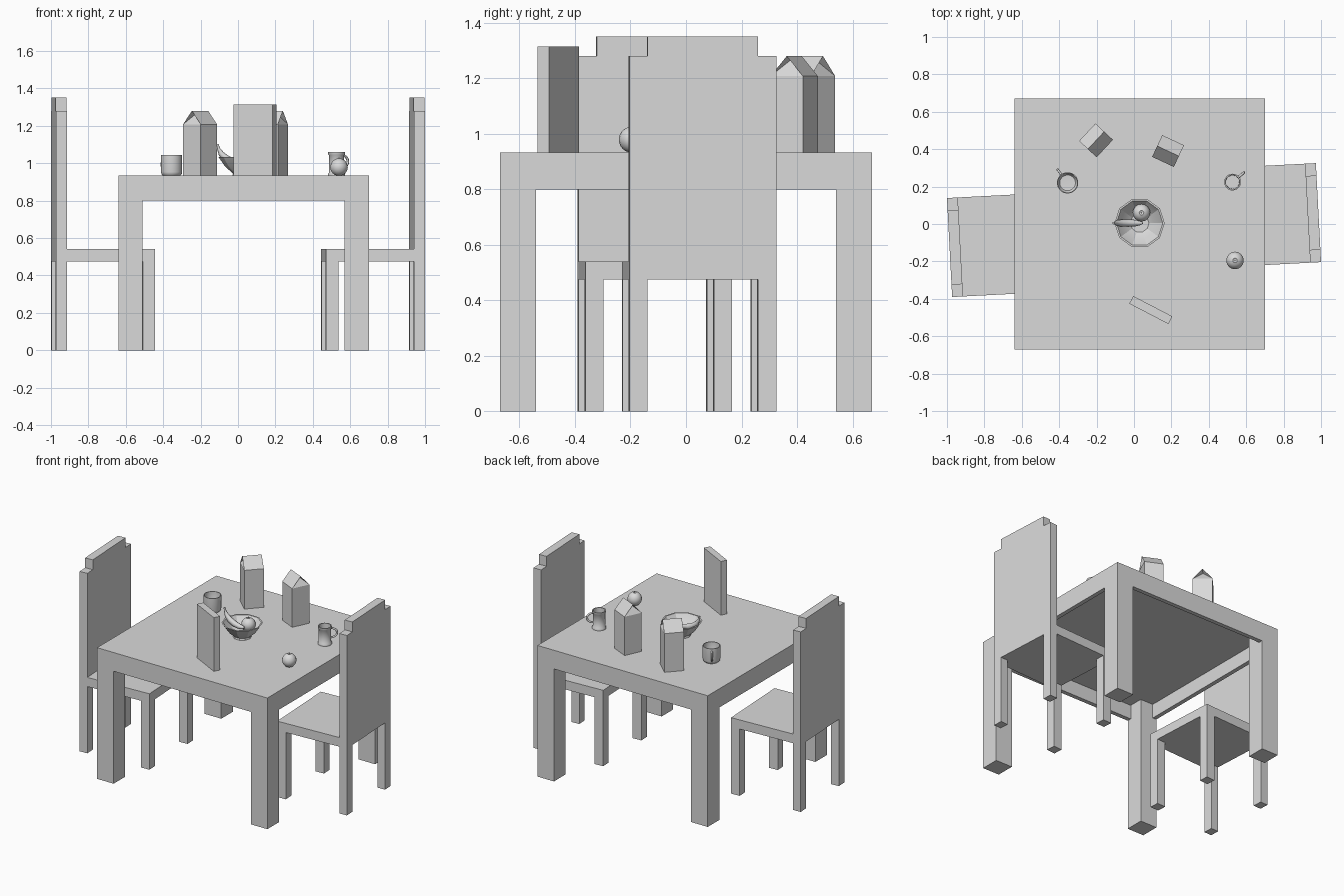
import bpy, bmesh, math
from mathutils import Matrix, Vector

if "Cube" in bpy.data.objects:
    bpy.data.objects.remove(bpy.data.objects["Cube"])

grey = bpy.data.materials.new("plain grey")
grey.diffuse_color = (0.7, 0.7, 0.7, 1)
grey.use_nodes = True
grey.node_tree.nodes["Principled BSDF"].inputs["Base Color"].default_value = grey.diffuse_color
TOP = 0.933  # height of the table surface


def finish(bm, name, frame=Matrix(), smooth=None):
    bmesh.ops.recalc_face_normals(bm, faces=bm.faces)
    me = bpy.data.meshes.new(name)
    bm.to_mesh(me)
    bm.free()
    me.materials.append(grey)
    ob = bpy.data.objects.new(name, me)
    bpy.context.collection.objects.link(ob)
    ob.matrix_world = frame
    if smooth:
        bpy.ops.object.select_all(action='DESELECT')
        ob.select_set(True)
        bpy.context.view_layer.objects.active = ob
        bpy.ops.object.shade_smooth_by_angle(angle=math.radians(smooth))
    return ob


def place(x, y, z=0, deg=0):
    return Matrix.Translation((x, y, z)) @ Matrix.Rotation(math.radians(deg), 4, 'Z')


def box(name, x, y, z, frame=Matrix()):
    """Box from (low, high) pairs on each axis."""
    bm = bmesh.new()
    bmesh.ops.create_cube(bm, size=1)
    for v in bm.verts:
        v.co = [r[0] if c < 0 else r[1] for r, c in zip((x, y, z), v.co)]
    return finish(bm, name, frame)


def lathe(name, profile, segs, frame, smooth=40):
    bm = bmesh.new()
    vs = [bm.verts.new((r, 0, z)) for r, z in profile]
    es = [bm.edges.new(p) for p in zip(vs, vs[1:])]
    bmesh.ops.spin(bm, geom=vs + es, axis=(0, 0, 1), cent=(0, 0, 0),
                   angle=2 * math.pi, steps=segs, use_duplicate=False)
    bmesh.ops.remove_doubles(bm, verts=bm.verts, dist=0.0003)
    return finish(bm, name, frame, smooth)


def tube(name, path, radii, segs, frame):
    """Tube along a path of (x, z) points in the local xz plane."""
    bm = bmesh.new()
    pts = [Vector((x, 0, z)) for x, z in path]
    side = Vector((0, 1, 0))
    rings = []
    for i, (p, r) in enumerate(zip(pts, radii)):
        t = (pts[min(i + 1, len(pts) - 1)] - pts[max(i - 1, 0)]).normalized()
        n = t.cross(side)
        rings.append([bm.verts.new(p + r * (math.cos(a) * n + math.sin(a) * side))
                      for a in (2 * math.pi * k / segs for k in range(segs))])
    for a, b in zip(rings, rings[1:]):
        for k in range(segs):
            bm.faces.new((a[k], a[(k + 1) % segs], b[(k + 1) % segs], b[k]))
    bm.faces.new(rings[0])
    bm.faces.new(rings[-1])
    return finish(bm, name, frame, 50)


# Table: slab, thin apron and four square legs flush with the edges
tf = place(0.03, 0)
box("table_top", (-.67, .67), (-.67, .67), (.90, TOP), tf)
for s in (0, 90, 180, 270):
    f = tf @ Matrix.Rotation(math.radians(s), 4, 'Z')
    box("table_leg", (.54, .67), (.54, .67), (0, .90), f)
    box("table_apron", (-.54, .54), (.64, .67), (.80, .90), f)


# Chair: seat, stepped back and four legs; the back is on local -x
def chair(frame):
    h, t, leg = .265, .058, .066
    box("chair_seat", (-h + t, h), (-h, h), (.475, .54), frame)
    box("chair_back", (-h, -h + t), (-h, h), (.475, 1.28), frame)
    box("chair_back_crest", (-h, -h + t), (-h + .066, h - .066), (1.28, 1.35), frame)
    for y in ((-h, -h + leg), (h - leg, h)):
        box("chair_rear_leg", (-h, -h + t), y, (0, .475), frame)
        box("chair_front_leg", (h - leg, h), y, (0, .475), frame)


chair(place(-.7215, -.112, 0, 3))
chair(place(.7215, .047, 0, 183))

# Upright flat box
box("cereal_box", (-.118, .118), (-.023, .023), (0, .382), place(.09, -.46, TOP, -27.5))


# Gable-top carton with folded-in ends; ridge along local x
def carton(frame):
    bm = bmesh.new()
    h, zs, zr = .064, .275, .347
    V = lambda *c: bm.verts.new(c)
    base = [V(x, y, 0) for x, y in ((-h, -h), (h, -h), (h, h), (-h, h))]
    top = [V(x, y, zs) for x, y in ((-h, -h), (h, -h), (h, h), (-h, h))]
    r0, r1 = V(-h, 0, zr), V(h, 0, zr)
    p0, p1 = V(-h + .04, 0, zr - .012), V(h - .04, 0, zr - .012)
    bm.faces.new(base)
    for i in range(4):
        j = (i + 1) % 4
        bm.faces.new((base[i], base[j], top[j], top[i]))
    bm.faces.new((top[0], top[1], r1, r0))
    bm.faces.new((top[2], top[3], r0, r1))
    for a, b, r, p in ((top[1], top[2], r1, p1), (top[3], top[0], r0, p0)):
        for tri in ((a, b, p), (b, r, p), (r, a, p)):
            bm.faces.new(tri)
    finish(bm, "carton", frame)


carton(place(-.203, .447, TOP, 47))
carton(place(.182, .39, TOP, -25))

# Ten-sided fruit bowl
lathe("bowl", [(0, 0), (.06, 0), (.057, .012), (.1, .05), (.134, .1), (.124, .1),
               (.09, .053), (.05, .024), (0, .022)], 10, place(.03, .005, TOP), 20)


# Apple: sphere with dimples at the top and bottom, plus a stem
def apple(x, y, z):
    r = .047
    prof = [(0, -.85 * r)]
    for k in range(1, 12):
        a = math.pi * k / 12
        prof.append((r * math.sin(a), -r * math.cos(a)))
    prof.append((0, .8 * r))
    lathe("apple", prof, 16, place(x, y, z))
    lathe("apple_stem", [(0, .8 * r), (.003, .8 * r), (.004, 1.12 * r), (0, 1.12 * r)],
          6, place(x, y, z))


apple(.54, -.195, TOP + .046)
apple(.04, .06, TOP + .069)

# Banana leaning on the bowl rim
tube("banana", [(-.11, .17), (-.104, .145), (-.09, .118), (-.065, .093), (-.03, .075),
                (.01, .066), (.035, .066), (.046, .07)],
     [.006, .008, .015, .019, .02, .017, .011, .005], 8, place(0, .005, TOP))


# Handle: flattened half loop outwards along local x
def handle(name, r, z, reach, half, thick, frame):
    path = [(r + reach * math.sin(math.pi * k / 8), z + half * math.cos(math.pi * k / 8))
            for k in range(9)]
    tube(name, path, [thick] * 9, 8, frame)


# Wide cup with rounded bottom
cup = place(-.355, .22, TOP, 127)
lathe("cup", [(0, 0), (.045, 0), (.054, .008), (.057, .02), (.057, .112), (.052, .112),
              (.051, .025), (.042, .012), (0, .01)], 24, cup)
handle("cup_handle", .053, .06, .036, .032, .006, cup)

# Tall mug with flared bands
mug = place(.527, .224, TOP, 40)
lathe("mug", [(0, 0), (.045, 0), (.045, .012), (.04, .018), (.04, .108), (.045, .114),
              (.045, .127), (.038, .127), (.036, .012), (0, .012)], 20, mug)
handle("mug_handle", .037, .076, .042, .034, .007, mug)
